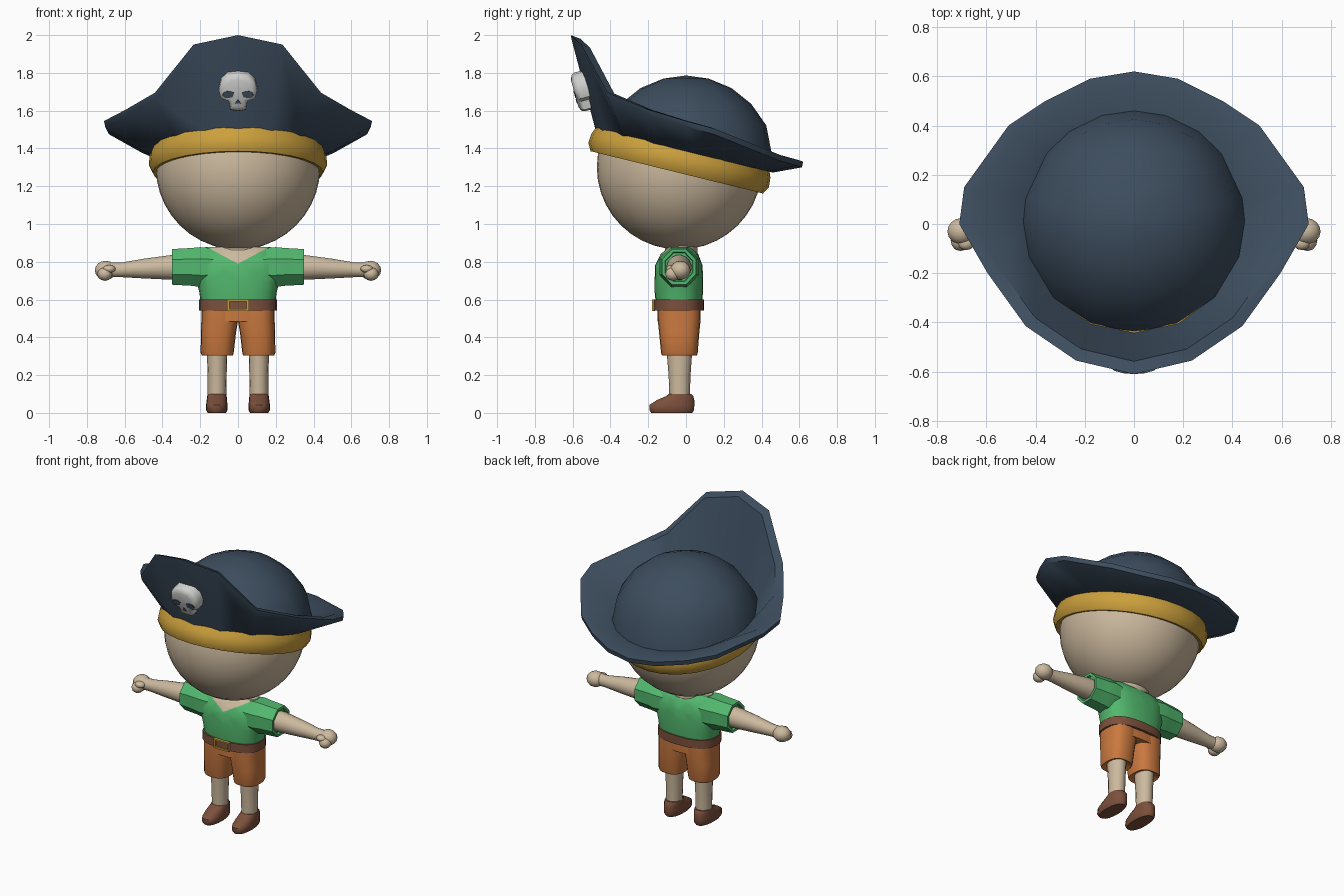
import bpy, bmesh, math
from mathutils import Vector, Matrix

if "Cube" in bpy.data.objects:
    bpy.data.objects.remove(bpy.data.objects["Cube"])


def mat(name, rgb):
    m = bpy.data.materials.new(name)
    m.diffuse_color = (*rgb, 1)
    m.use_nodes = True
    m.node_tree.nodes["Principled BSDF"].inputs["Base Color"].default_value = m.diffuse_color
    return m


NAVY = mat("navy", (0.046, 0.074, 0.112))
GOLD = mat("gold", (0.60, 0.35, 0.045))
SKIN = mat("skin", (0.61, 0.49, 0.345))
GREEN = mat("green", (0.085, 0.48, 0.155))
ORANGE = mat("orange", (0.59, 0.19, 0.05))
BROWN = mat("brown", (0.20, 0.08, 0.045))
BONE = mat("bone", (0.62, 0.62, 0.61))


def finish(name, bm, mats, angle=40):
    bmesh.ops.recalc_face_normals(bm, faces=bm.faces)
    me = bpy.data.meshes.new(name)
    bm.to_mesh(me)
    bm.free()
    for m in mats:
        me.materials.append(m)
    ob = bpy.data.objects.new(name, me)
    bpy.context.collection.objects.link(ob)
    bpy.ops.object.select_all(action='DESELECT')
    ob.select_set(True)
    bpy.context.view_layer.objects.active = ob
    bpy.ops.object.shade_smooth_by_angle(angle=math.radians(angle))
    return ob


def loft_bm(rings, closed=False):
    """Bridge equal-sized rings; cap the ends or close into a loop."""
    bm = bmesh.new()
    vs = [[bm.verts.new(p) for p in r] for r in rings]
    pairs = list(zip(vs, vs[1:])) + ([(vs[-1], vs[0])] if closed else [])
    n = len(vs[0])
    for a, b in pairs:
        for i in range(n):
            j = (i + 1) % n
            bm.faces.new((a[i], a[j], b[j], b[i]))
    if not closed:
        bm.faces.new(vs[0])
        bm.faces.new(vs[-1])
    return bm


def loft(name, rings, m, closed=False, angle=40):
    return finish(name, loft_bm(rings, closed), [m], angle)


def ring(z, x0, x1, y0, y1, n=20, p=2.0):
    """Horizontal superellipse ring inside the given bounds."""
    out = []
    for i in range(n):
        t = 2 * math.pi * i / n
        c, s = math.cos(t), math.sin(t)
        out.append(Vector(((x0 + x1) / 2 + (x1 - x0) / 2 * math.copysign(abs(c) ** (2 / p), c),
                           (y0 + y1) / 2 + (y1 - y0) / 2 * math.copysign(abs(s) ** (2 / p), s), z)))
    return out


def ring_x(x, y, z, ry, rz, n=16):
    """Vertical ring around the x direction."""
    return [Vector((x, y + ry * math.cos(t), z + rz * math.sin(t)))
            for t in (2 * math.pi * (i + 0.5) / n for i in range(n))]


def ball(name, loc, size, m, seg=32):
    bm = bmesh.new()
    bmesh.ops.create_uvsphere(bm, u_segments=seg, v_segments=seg // 2, radius=1,
                              matrix=Matrix.Translation(loc) @ Matrix.Diagonal((*size, 1)))
    return finish(name, bm, [m], 60)


# Head and neck
ball("head", (0, -0.035, 1.30), (0.435, 0.437, 0.435), SKIN, 40)
loft("neck", [ring(z, -0.12, 0.12, -0.11, 0.06) for z in (0.80, 0.92)], SKIN)

# Hat: half of the brim edge from back to front, mirrored
half = [(0, .62, 1.325), (.18, .59, 1.335), (.36, .50, 1.36), (.51, .40, 1.40), (.69, .15, 1.50),
        (.71, 0, 1.54), (.595, -.2, 1.60), (.44, -.415, 1.69), (.235, -.555, 1.945), (0, -.61, 1.995)]
edge = [Vector(p) for p in half] + [Vector((-x, y, z)) for x, y, z in half[-2:0:-1]]
angles = [math.atan2(p.y, p.x) for p in edge]


def hat_ring(rx, ry, cy, z, slope):
    return [Vector((rx * math.cos(a), cy + ry * math.sin(a), z - slope * (cy + ry * math.sin(a))))
            for a in angles]


def brim_ring(scale, rise):
    return [Vector((p.x * scale, p.y * scale, p.z + rise(p.z))) for p in edge]


hat = [hat_ring(0.42, 0.42, -0.01, 1.385, 0.245),
       hat_ring(0.46, 0.47, -0.01, 1.385, 0.245),
       brim_ring(0.99, lambda z: -0.025),
       brim_ring(1.0, lambda z: 0.005),
       brim_ring(0.915, lambda z: 0.02 - 0.05 * (z - 1.3)),
       hat_ring(0.45, 0.45, 0.01, 1.42, 0.17)]
for r in (0.425, 0.345, 0.24, 0.12, 0.01):
    hat.append(hat_ring(r, r, 0, 1.31 + math.sqrt(0.475 ** 2 - r * r), 0))
loft("hat", hat, NAVY, angle=48)

# Hat band, tilted with the hat
tilt = Matrix.Translation((0, -0.02, 1.39)) @ Matrix.Rotation(-math.atan(0.245), 4, 'X')
band = [[tilt @ p for p in ring(z, -r, r, -r - 0.02, r + 0.02, 28)]
        for r, z in ((.41, .01), (.452, .01), (.468, -.03), (.472, -.08), (.45, -.12), (.415, -.115))]
loft("hat_band", band, GOLD, True, 50)

# Skull badge leaning along the front of the hat
up = Vector((0, -0.27, 0.963))
out = Vector((0, -0.963, -0.27))
base = Vector((0, -0.538, 1.70))


def badge(x, u, d):
    return base + Vector((x, 0, 0)) + up * u + out * d


side = [(0, .112), (.055, .103), (.09, .068), (.102, .015), (.09, -.03), (.05, -.045), (.042, -.092), (0, -.1)]
outline = side + [(-x, u) for x, u in side[-2:0:-1]]
loft("skull_badge", [[badge(x * s, u * s, d) for x, u in outline]
                     for s, d in ((1, -.04), (1, .025), (.92, .042), (.7, .052))], BONE, angle=50)
eye = [(-.03, .008), (-.01, .02), (.022, .016), (.032, -.004), (.015, -.02), (-.02, -.016)]
for s, n in ((1, "left"), (-1, "right")):
    loft(n + "_eye_socket", [[badge(s * (.05 + x), u, d) for x, u in eye] for d in (.048, .055)], NAVY)
loft("nose_hole", [[badge(x, u, d) for x, u in ((0, -.025), (.016, -.05), (-.016, -.05))]
                   for d in (.048, .055)], NAVY)

# Shirt body with a V neck cut into the front
bm = loft_bm([ring(z, -w, w, y0, y1, 24, 2.5) for z, w, y0, y1 in
              ((.58, .197, -.16, .085), (.64, .205, -.166, .09), (.70, .22, -.166, .09),
               (.78, .225, -.164, .088), (.84, .205, -.135, .065), (.878, .17, -.09, .025))])
vee = Vector((0, 0, 0.79))
planes = [Vector((s * 0.53, 0, -1)) for s in (1, -1)]
for no in planes:
    bmesh.ops.bisect_plane(bm, geom=bm.verts[:] + bm.edges[:] + bm.faces[:], plane_co=vee, plane_no=no)
for f in bm.faces:
    c = f.calc_center_median()
    if (c.y < -0.03 or c.z > 0.877) and all((c - vee).dot(no) < 0 for no in planes):
        f.material_index = 1
finish("shirt", bm, [GREEN, SKIN])

# Belt, buckle and hips
loft("belt", [ring(z, -.206, .206, -.172, .095, 24, 2.6) for z in (.543, .60)], BROWN)
loft("hips", [ring(z, -w, w, -.15, .078, 24, 2.6) for z, w in ((.485, .194), (.55, .194))], ORANGE)
loft("buckle", [[Vector((sx * w, y, .57 + sz * h)) for sx, sz in ((-1, -1), (1, -1), (1, 1), (-1, 1))]
                for w, h, y in ((.057, .031, -.165), (.057, .031, -.181), (.046, .021, -.181), (.046, .021, -.165))],
     GOLD, True)

# Limbs, both sides
for s, n in ((1, "left_"), (-1, "right_")):
    def flip(rings):
        return [[Vector((s * p.x, p.y, p.z)) for p in r] for r in rings]

    # Sleeve with a turned-in cuff
    loft(n + "sleeve", flip([ring_x(x, -.037, z, ry, rz, 8) for x, z, ry, rz in
                             ((.08, .77, .10, .105), (.20, .772, .112, .114), (.25, .773, .104, .108),
                              (.35, .773, .097, .102), (.35, .773, .08, .084), (.335, .773, .076, .08))]), GREEN)
    # Arm and fist
    loft(n + "arm", flip([ring_x(x, -.037, z, r, r) for x, z, r in
                          ((.28, .77, .068), (.36, .77, .066), (.50, .764, .053), (.62, .757, .039), (.68, .757, .039))]), SKIN)
    ball(n + "fist", (s * .700, -.030, .755), (.058, .054, .050), SKIN, 16)
    ball(n + "fingers", (s * .705, -.068, .735), (.040, .042, .036), SKIN, 12)
    ball(n + "thumb", (s * .682, -.078, .762), (.034, .028, .021), SKIN, 12)
    # Shorts leg
    loft(n + "shorts_leg", flip([ring(z, x0, x1, y0, y1, 20, 2.6) for z, x0, x1, y0, y1 in
                                 ((.32, .05, .17, -.10, .03), (.305, .026, .192, -.128, .058),
                                  (.318, .023, .198, -.132, .062), (.42, .011, .196, -.142, .07),
                                  (.50, -.002, .194, -.15, .078), (.55, -.002, .194, -.15, .078))]), ORANGE)
    # Lower leg
    loft(n + "leg", flip([ring(z, x0, x1, y0, y1, 16) for z, x0, x1, y0, y1 in
                          ((.08, .062, .160, -.088, .020), (.20, .060, .161, -.092, .024),
                           (.34, .056, .165, -.104, .034))]), SKIN)
    # Shoe
    loft(n + "shoe", flip([ring(z, x0, x1, y0, y1, 18, 2.3) for z, x0, x1, y0, y1 in
                           ((0, .064, .160, -.185, .035), (.015, .056, .169, -.196, .044),
                            (.043, .056, .169, -.194, .046), (.068, .058, .166, -.155, .045),
                            (.088, .060, .163, -.108, .040), (.10, .062, .161, -.092, .030))]), BROWN)
